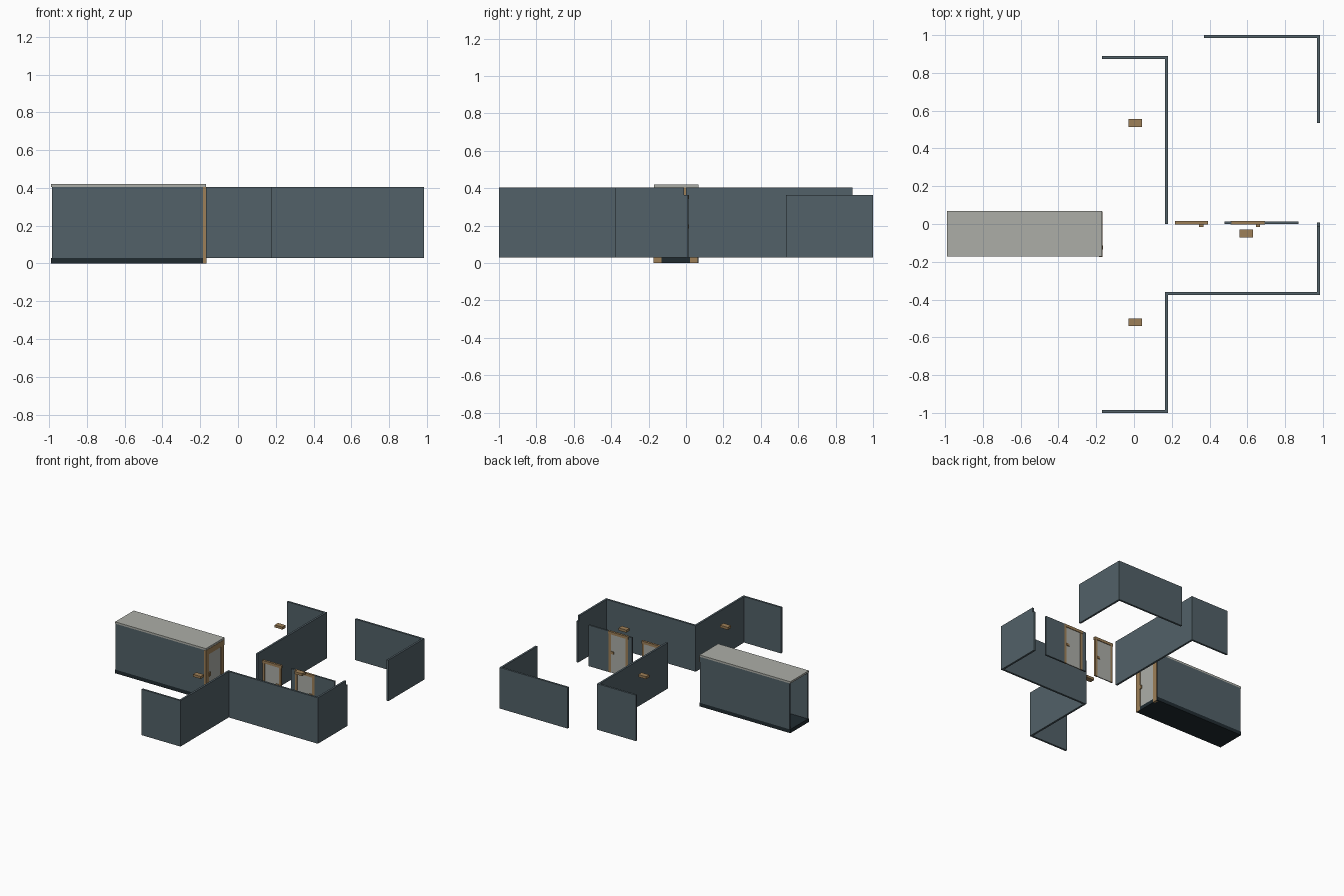
import bpy
from mathutils import Vector

if "Cube" in bpy.data.objects:
    bpy.data.objects.remove(bpy.data.objects["Cube"])


def material(name, r, g, b):
    m = bpy.data.materials.new(name)
    lin = [(c / 255 / 12.92) if c < 10 else ((c / 255 + 0.055) / 1.055) ** 2.4 for c in (r, g, b)]
    m.diffuse_color = (*lin, 1)
    m.use_nodes = True
    m.node_tree.nodes["Principled BSDF"].inputs["Base Color"].default_value = m.diffuse_color
    return m


SLATE = material("slate", 82, 97, 104)
DARK = material("dark_floor", 32, 43, 48)
GREY = material("pale_grey", 172, 174, 167)
GOLD = material("brass_brown", 158, 128, 88)


def box(name, x, y, z, mat):
    """Box from (min, max) pairs on each axis."""
    verts = [(i, j, k) for i in x for j in y for k in z]
    faces = [(0, 1, 3, 2), (4, 6, 7, 5), (0, 4, 5, 1), (2, 3, 7, 6), (0, 2, 6, 4), (1, 5, 7, 3)]
    me = bpy.data.meshes.new(name)
    me.from_pydata(verts, [], faces)
    me.materials.append(mat)
    ob = bpy.data.objects.new(name, me)
    bpy.context.collection.objects.link(ob)
    return ob


LOW, HIGH, MID = 0.03, 0.405, 0.365
T = 0.016

# Front room walls
box("front_end_wall", (-0.17, 0.18), (-1.0, -1.0 + T), (LOW, HIGH), SLATE)
box("front_side_wall", (0.18 - T, 0.18), (-1.0 + T, -0.36), (LOW, HIGH), SLATE)
box("inner_front_wall", (0.18, 0.985), (-0.376, -0.36), (LOW, HIGH), SLATE)
box("right_wall", (0.985 - T, 0.985), (-0.36, -0.01), (LOW, HIGH), SLATE)
box("right_wall_end", (0.985 - T, 0.985), (-0.01, 0.008), (LOW, MID), SLATE)

# Back room walls
box("back_side_wall", (0.18 - T, 0.18), (0.0, 0.89), (LOW, HIGH), SLATE)
box("back_end_wall", (-0.17, 0.18 - T), (0.89 - T, 0.89), (LOW, HIGH), SLATE)

# Lower corner walls
box("corner_back_wall", (0.37, 0.985), (1.0 - T, 1.0), (LOW, MID), SLATE)
box("corner_side_wall", (0.985 - T, 0.985), (0.535, 1.0 - T), (LOW, MID), SLATE)

# Partition beside the doors
box("partition_wall", (0.69, 0.872), (0.0, 0.014), (LOW, MID), SLATE)
box("partition_strip", (0.48, 0.515), (0.0, 0.014), (LOW, MID), SLATE)

# Corridor: floor, roof and two long walls, open at the far end
box("corridor_floor", (-0.99, -0.17), (-0.172, 0.068), (0.0, LOW), DARK)
box("corridor_roof", (-0.99, -0.17), (-0.172, 0.068), (HIGH, 0.42), GREY)
for label, y in (("front", (-0.172, -0.16)), ("back", (0.056, 0.068))):
    box(f"corridor_{label}_wall", (-0.985, -0.175), y, (LOW, HIGH), SLATE)

# Corridor end door, with wide posts reaching the ground
X = (-0.186, -0.168)
box("corridor_door_left_post", X, (-0.174, -0.132), (0.0, 0.37), GOLD)
box("corridor_door_right_post", X, (0.022, 0.062), (0.0, 0.37), GOLD)
box("corridor_door_lintel", X, (-0.174, 0.066), (0.36, HIGH), GOLD)
box("corridor_door_leaf", (-0.182, -0.173), (-0.132, 0.022), (LOW, 0.36), GREY)
box("corridor_door_handle", (-0.173, -0.164), (-0.135, -0.115), (0.18, 0.21), GOLD)


# Partition doors
def door(name, x0, x1):
    w = 0.02
    box(name + "_left_post", (x0, x0 + w), (0.0, 0.014), (LOW, 0.345), GOLD)
    box(name + "_right_post", (x1 - w, x1), (0.0, 0.014), (LOW, 0.345), GOLD)
    box(name + "_lintel", (x0 - 0.003, x1 + 0.003), (-0.002, 0.016), (0.343, MID), GOLD)
    box(name + "_leaf", (x0 + w, x1 - w), (0.003, 0.011), (LOW, 0.343), GREY)
    for side, y in (("front", (-0.016, 0.003)), ("back", (0.011, 0.017))):
        box(f"{name}_{side}_handle", (x1 - 0.045, x1 - 0.022), y, (0.185, 0.205), GOLD)


door("left_door", 0.22, 0.39)
door("right_door", 0.515, 0.69)

# Ceiling lamps
for name, cx, cy in (("back_lamp", 0.007, 0.535), ("front_lamp", 0.007, -0.52), ("middle_lamp", 0.594, -0.05)):
    box(name, (cx - 0.035, cx + 0.035), (cy - 0.021, cy + 0.021), (0.37, 0.39), GOLD)
